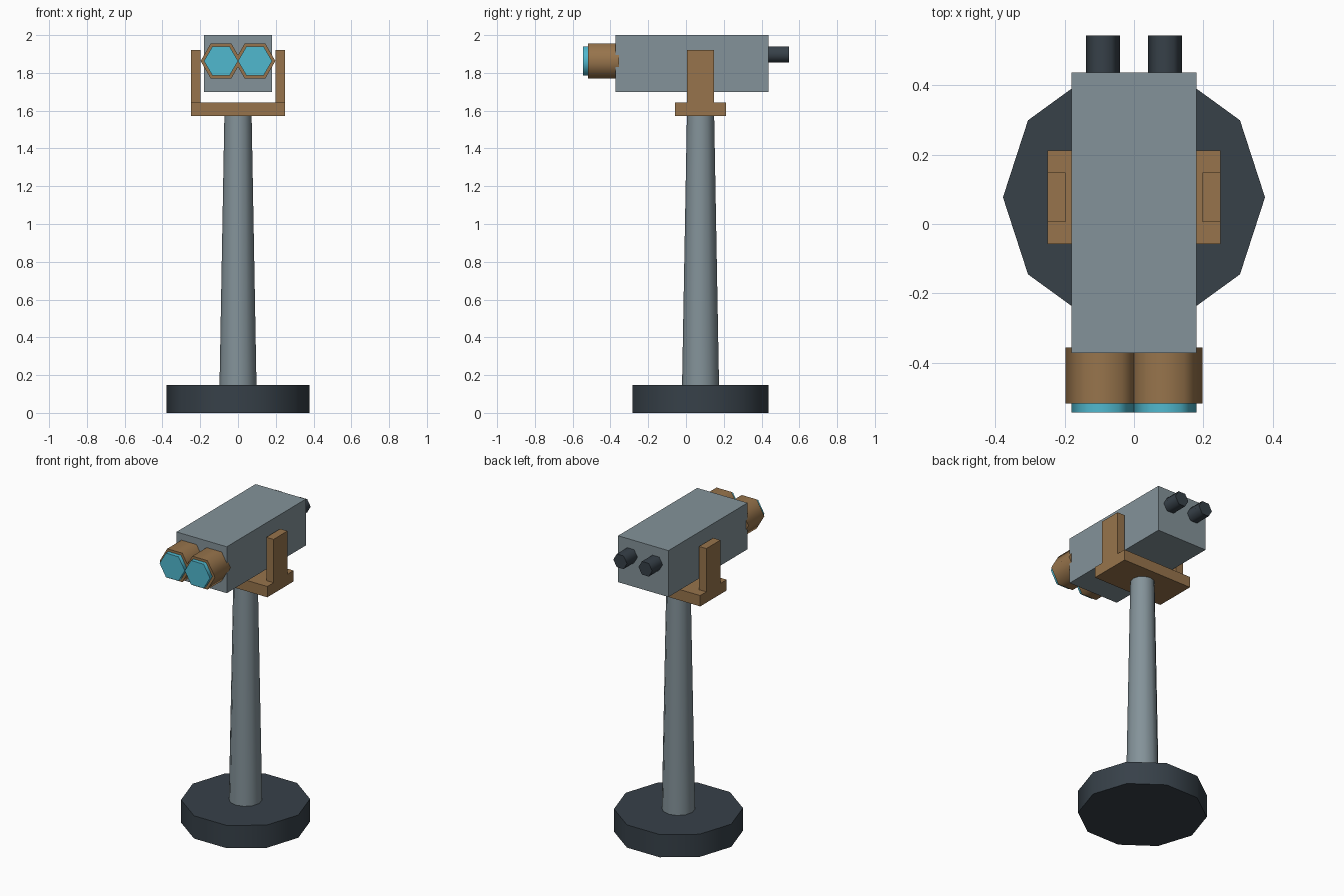
import bpy, bmesh
from math import cos, sin, tau, radians
from mathutils import Vector

if "Cube" in bpy.data.objects:
    bpy.data.objects.remove(bpy.data.objects["Cube"])


def material(name, rgb):
    mat = bpy.data.materials.new(name)
    mat.diffuse_color = (*rgb, 1)
    mat.use_nodes = True
    mat.node_tree.nodes["Principled BSDF"].inputs["Base Color"].default_value = mat.diffuse_color
    return mat


STEEL = material("steel_grey", (0.23, 0.29, 0.32))
DARK = material("dark_iron", (0.038, 0.052, 0.066))
BRASS = material("brass", (0.31, 0.175, 0.072))
GLASS = material("glass", (0.08, 0.48, 0.62))


def finish(name, bm, mat):
    bmesh.ops.recalc_face_normals(bm, faces=bm.faces)
    mesh = bpy.data.meshes.new(name)
    bm.to_mesh(mesh)
    bm.free()
    mesh.materials.append(mat)
    obj = bpy.data.objects.new(name, mesh)
    bpy.context.collection.objects.link(obj)
    return obj


def box(name, lo, hi, mat):
    bm = bmesh.new()
    bmesh.ops.create_cube(bm, size=1)
    lo, hi = Vector(lo), Vector(hi)
    for v in bm.verts:
        v.co = (lo + hi) / 2 + v.co * (hi - lo)
    return finish(name, bm, mat)


def tube(name, sides, start, end, r1, r2, mat):
    """Capped prism or cone along z or y, with its first corner on +x."""
    start, end = Vector(start), Vector(end)
    up = Vector((0, 1, 0)) if start.z != end.z else Vector((0, 0, 1))
    bm = bmesh.new()
    rings = []
    for c, r in ((start, r1), (end, r2)):
        rings.append([bm.verts.new(c + Vector((r * cos(tau * i / sides), 0, 0))
                                   + up * r * sin(tau * i / sides)) for i in range(sides)])
        bm.faces.new(rings[-1])
    for i in range(sides):
        j = (i + 1) % sides
        bm.faces.new((rings[0][i], rings[0][j], rings[1][j], rings[1][i]))
    obj = finish(name, bm, mat)
    bpy.ops.object.select_all(action='DESELECT')
    obj.select_set(True)
    bpy.context.view_layer.objects.active = obj
    bpy.ops.object.shade_smooth_by_angle(angle=radians(62))
    return obj


CY = 0.077  # pedestal axis

# Pedestal
tube("base", 10, (0, CY, 0), (0, CY, 0.147), 0.378, 0.378, DARK)
tube("post", 12, (0, CY, 0.14), (0, CY, 1.58), 0.098, 0.072, STEEL)

# Swivel yoke
box("yoke_plate", (-0.25, -0.058, 1.572), (0.25, 0.212, 1.642), BRASS)

# Viewer body
box("viewer_body", (-0.18, -0.372, 1.70), (0.18, 0.437, 2.0), STEEL)

# Paired parts: yoke arms, objective barrels, lenses, eyepieces
for side, s in (("left", -1), ("right", 1)):
    xs = sorted((s * 0.198, s * 0.25))
    box(f"yoke_arm_{side}", (xs[0], 0.006, 1.60), (xs[1], 0.149, 1.922), BRASS)
    x = s * 0.09
    tube(f"barrel_{side}", 6, (x, -0.518, 1.863), (x, -0.356, 1.863), 0.108, 0.108, BRASS)
    tube(f"lens_{side}", 6, (x, -0.544, 1.863), (x, -0.50, 1.863), 0.09, 0.09, GLASS)
    tube(f"eyepiece_{side}", 6, (x, 0.42, 1.898), (x, 0.544, 1.898), 0.049, 0.049, DARK)
